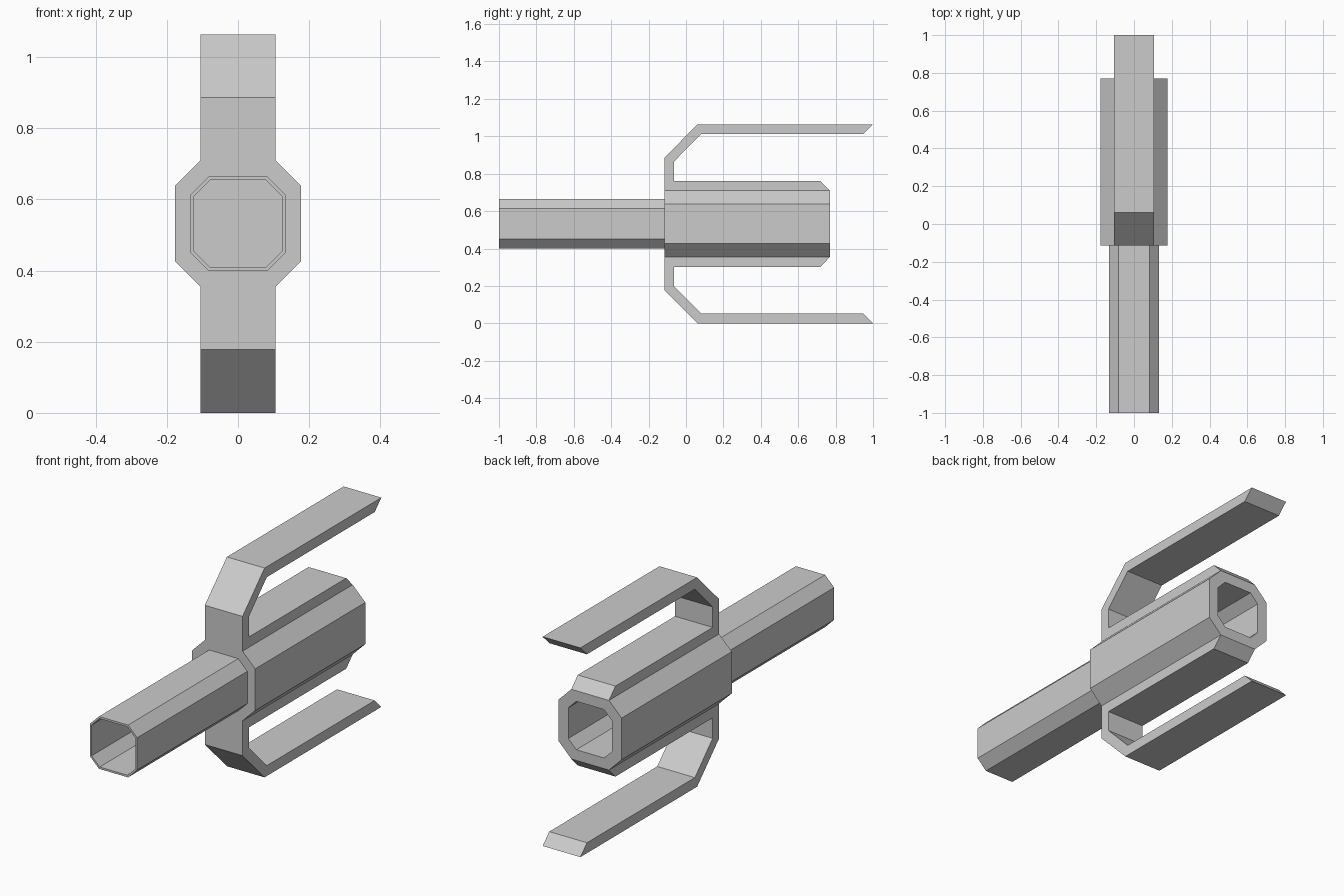
import bpy, bmesh

if "Cube" in bpy.data.objects:
    bpy.data.objects.remove(bpy.data.objects["Cube"])

CZ = 0.532  # height of the central axis


def finish(name, bm):
    bmesh.ops.recalc_face_normals(bm, faces=bm.faces)
    mesh = bpy.data.meshes.new(name)
    bm.to_mesh(mesh)
    bm.free()
    obj = bpy.data.objects.new(name, mesh)
    bpy.context.collection.objects.link(obj)
    return obj


def octagon_loft(name, rings, cap_start):
    """Skin a series of chamfered-square rings (y, half width, half flat)."""
    bm = bmesh.new()
    loops = []
    for y, h, f in rings:
        pts = [(h, -f), (h, f), (f, h), (-f, h), (-h, f), (-h, -f), (-f, -h), (f, -h)]
        loops.append([bm.verts.new((x, y, CZ + z)) for x, z in pts])
    for a, b in zip(loops, loops[1:]):
        for i in range(8):
            j = (i + 1) % 8
            bm.faces.new((a[i], a[j], b[j], b[i]))
    if cap_start:
        bm.faces.new(loops[0])
    bm.faces.new(loops[-1])
    return finish(name, bm)


def prong(name, side):
    """Bent prong and body ridge as one side profile, extruded across x."""
    profile = [(-0.115, 0.177), (-0.115, 0.354), (0.062, 0.532), (1.0, 0.532),
               (0.947, 0.479), (0.08, 0.479), (-0.063, 0.334), (-0.063, 0.23),
               (0.718, 0.23), (0.77, 0.177)]
    bm = bmesh.new()
    face = bm.faces.new([bm.verts.new((-0.106, y, CZ + side * z)) for y, z in profile])
    ext = bmesh.ops.extrude_face_region(bm, geom=[face])
    moved = [v for v in ext["geom"] if isinstance(v, bmesh.types.BMVert)]
    bmesh.ops.translate(bm, verts=moved, vec=(0.212, 0, 0))
    return finish(name, bm)


# Thin-walled front barrel, open at the front
octagon_loft("front_barrel", [(-0.115, 0.133, 0.082), (-1.0, 0.133, 0.082),
                              (-1.0, 0.123, 0.078), (-0.116, 0.123, 0.078)], False)

# Thick octagonal body with a deep socket in the back
octagon_loft("body", [(-0.115, 0.177, 0.106), (0.77, 0.177, 0.106),
                      (0.77, 0.123, 0.078), (-0.10, 0.123, 0.078)], True)

# Upper and lower prongs
prong("upper_prong", 1)
prong("lower_prong", -1)
